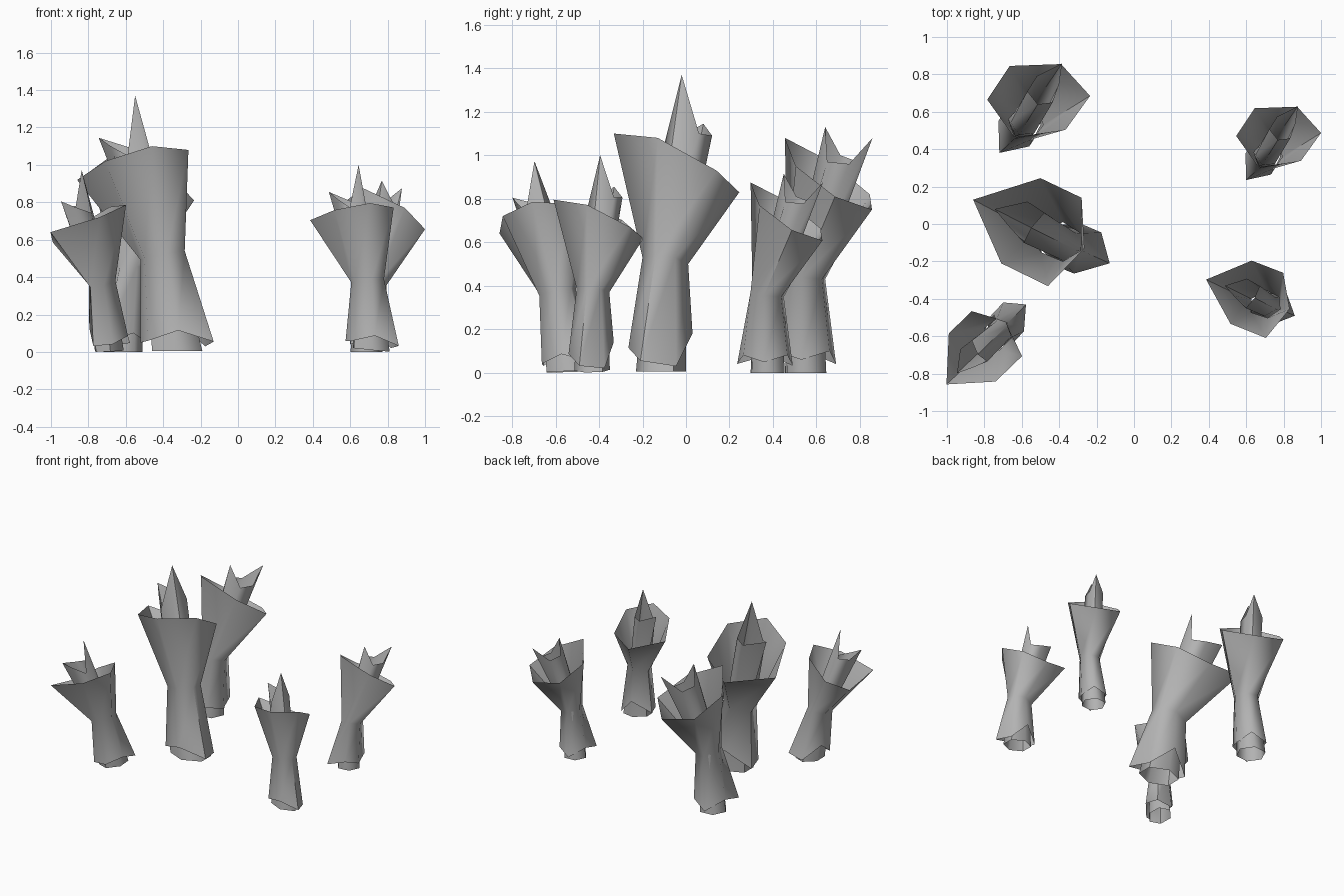
import bpy, bmesh, math
from mathutils import Matrix, Vector

if "Cube" in bpy.data.objects:
    bpy.data.objects.remove(bpy.data.objects["Cube"])

# One plain grey for everything
grey = bpy.data.materials.new("plain grey")
grey.diffuse_color = (0.45, 0.45, 0.45, 1)
grey.use_nodes = True
grey.node_tree.nodes["Principled BSDF"].inputs["Base Color"].default_value = grey.diffuse_color


def hexagon(cx, cy, z, rx, ry, phase):
    """Six points counter-clockwise, starting at the phase angle."""
    angles = [math.radians(phase + 60 * i) for i in range(6)]
    return [(cx + rx * math.cos(a), cy + ry * math.sin(a), z) for a in angles]


def placement(pivot, loc, scale=(1, 1, 1), turn=0, lean=(0, 0)):
    """Turn, lean and scale about the foot of a plant, then move it."""
    tilt = Vector((0, 0, 1)).rotation_difference(Vector((*lean, 1))).to_matrix().to_4x4()
    return (Matrix.Translation(loc) @ tilt @ Matrix.Rotation(math.radians(turn), 4, 'Z')
            @ Matrix.Diagonal((*scale, 1)) @ Matrix.Translation((-pivot[0], -pivot[1], 0)))


def loft(name, rings, matrix):
    """Open six-sided tube through the rings."""
    bm = bmesh.new()
    loops = [[bm.verts.new(matrix @ Vector(p)) for p in ring] for ring in rings]
    for low, high in zip(loops, loops[1:]):
        for i in range(6):
            j = (i + 1) % 6
            bm.faces.new((low[i], low[j], high[j], high[i]))
    mesh = bpy.data.meshes.new(name)
    bm.to_mesh(mesh)
    bm.free()
    mesh.materials.append(grey)
    ob = bpy.data.objects.new(name, mesh)
    bpy.context.collection.objects.link(ob)
    bpy.ops.object.select_all(action='DESELECT')
    ob.select_set(True)
    bpy.context.view_layer.objects.active = ob
    bpy.ops.object.shade_smooth_by_angle(angle=math.radians(65))


# Plant shape one: flared sleeve (foot, waist, slanted rim) and spiky core
sleeve_one = [
    [(-.32, -.265, .115), (-.13, -.21, .055), (-.175, -.045, .03),
     (-.35, .03, .18), (-.52, -.06, .05), (-.48, -.2, .06)],
    [(-.38, -.2, .53), (-.285, -.14, .54), (-.285, -.05, .53),
     (-.38, .01, .5), (-.52, -.05, .49), (-.5, -.15, .5)],
    [(-.46, -.332, 1.1), (-.265, -.13, 1.08), (-.28, .14, .93),
     (-.5, .245, .83), (-.86, .13, .92), (-.71, -.21, 1.02)],
]
core_one = [
    hexagon(-.325, -.115, .005, .155, .115, -30),
    hexagon(-.4, -.095, .5, .105, .09, -30),
    [(-.55, -.02, 1.37), (-.48, .06, 1.1), (-.57, .12, 1.09),
     (-.745, .08, 1.145), (-.68, 0, 1.1), (-.59, -.1, 1.05)],
]

# Plant shape two: leans the other way, core with two tall tips
sleeve_two = [
    [(-.72, .38, .05), (-.56, .415, .1), (-.5, .53, .06),
     (-.53, .66, .1), (-.64, .69, .04), (-.725, .55, .1)],
    [(-.63, .465, .46), (-.54, .455, .46), (-.485, .53, .44),
     (-.52, .625, .43), (-.6, .64, .43), (-.67, .56, .45)],
    [(-.635, .455, 1.08), (-.365, .505, .95), (-.235, .685, .81),
     (-.39, .855, .75), (-.665, .845, .82), (-.785, .665, .97)],
]
core_two = [
    hexagon(-.615, .55, 0, .105, .105, 245),
    hexagon(-.58, .55, .45, .08, .08, 245),
    [(-.515, .64, 1.13), (-.435, .65, .97), (-.4, .75, .96),
     (-.385, .858, 1.08), (-.52, .79, .97), (-.57, .71, 1.0)],
]

one, two = (-.32, -.11), (-.615, .53)
plants = [
    ("centre", sleeve_one, core_one, placement(one, (-.32, -.11, 0))),
    ("front_left", sleeve_one, core_one,
     placement(one, (-.69, -.532, .002), (.715,) * 3, 70, (-.03, -.033))),
    ("front_right", sleeve_one, core_one,
     placement(one, (.716, -.428, .008), (.715,) * 3, 4, (.099, -.02))),
    ("back_left", sleeve_two, core_two, placement(two, (-.615, .53, 0))),
    ("back_right", sleeve_two, core_two,
     placement(two, (.6865, .359, 0), (.825, .825, .81))),
]
for name, sleeve, core, matrix in plants:
    loft(name + "_outer_leaf", sleeve, matrix)
    loft(name + "_inner_leaf", core, matrix)
